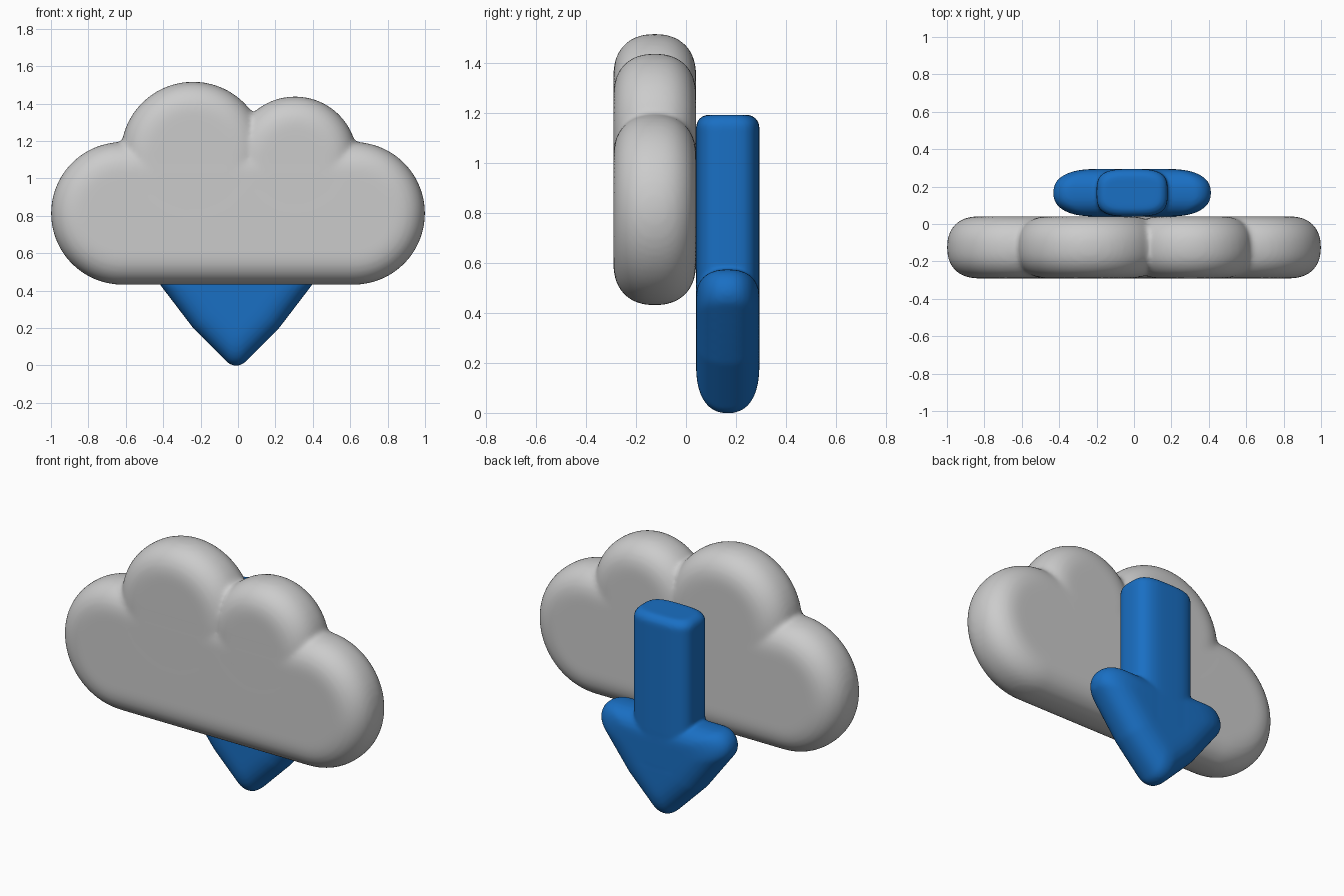
import bpy, bmesh, math
from mathutils import Vector

if "Cube" in bpy.data.objects:
    bpy.data.objects.remove(bpy.data.objects["Cube"])


def layers(depth, edge, power, steps=10):
    """(y offset, edge inset) pairs for a rounded rim."""
    out = []
    for i in range(-steps, steps + 1):
        t = abs(i) / steps * math.pi / 2
        c, s = max(math.cos(t), 0) ** (2 / power), math.sin(t) ** (2 / power)
        out.append((math.copysign(depth * s, i), edge * (1 - c)))
    return out


def hull(bm, points):
    """Add a convex piece around the points."""
    part = bmesh.new()
    for p in points:
        part.verts.new(p)
    res = bmesh.ops.convex_hull(part, input=part.verts)
    loose = {v for v in part.verts if not v.link_faces}
    bmesh.ops.delete(part, geom=list(loose), context='VERTS')
    bmesh.ops.recalc_face_normals(part, faces=part.faces)
    mesh = bpy.data.meshes.new("piece")
    part.to_mesh(mesh)
    part.free()
    bm.from_mesh(mesh)
    bpy.data.meshes.remove(mesh)


def circle(x, z, r, n=64):
    return [(x + r * math.cos(2 * math.pi * i / n),
             z + r * math.sin(2 * math.pi * i / n)) for i in range(n)]


def finish(name, bm, voxel, smooth, color=None):
    """Fuse the overlapping pieces into one soft skin."""
    mesh = bpy.data.meshes.new(name)
    bm.to_mesh(mesh)
    bm.free()
    obj = bpy.data.objects.new(name, mesh)
    bpy.context.collection.objects.link(obj)
    rm = obj.modifiers.new("fuse", 'REMESH')
    rm.mode = 'VOXEL'
    rm.voxel_size = voxel
    rm.use_smooth_shade = True
    sm = obj.modifiers.new("soften", 'SMOOTH')
    sm.factor, sm.iterations = 0.5, smooth
    if color:
        mat = bpy.data.materials.new(name + "_color")
        mat.diffuse_color = color
        mat.use_nodes = True
        mat.node_tree.nodes["Principled BSDF"].inputs["Base Color"].default_value = mat.diffuse_color
        mesh.materials.append(mat)
    return obj


# Cloud: long base lobe plus two puffs on top
cloud = bmesh.new()
for lobes in ([(-0.618, 0.813, 0.382), (0.618, 0.813, 0.382)],
              [(-0.24, 1.13, 0.387)],
              [(0.305, 1.105, 0.333)]):
    hull(cloud, [(x, -0.125 + y, z) for y, d in layers(0.166, 0.17, 2.3)
                 for cx, cz, r in lobes for x, z in circle(cx, cz, r - d)])
finish("cloud", cloud, 0.014, 8)

# Arrow head: rounded triangle shrinking towards its middle at the rims
arrow = bmesh.new()
MID_X, MID_Y, MID_Z = -0.01, 0.167, 0.36
corners = [(0, 0.068, 0.07)]
for s in (-1, 1):
    corners += [(s * 0.33, 0.482, 0.092), (s * 0.16, 0.256, 0.09)]
head = []
for y, d in layers(0.127, 0.12, 2.4):
    k = 1 - d / 0.22
    for cx, cz, r in corners:
        head += [(MID_X + x * k, MID_Y + y, MID_Z + (z - MID_Z) * k)
                 for x, z in circle(cx, cz, r, 40)]
hull(arrow, head)

# Arrow shaft: soft rectangular section with a rounded top
shaft = []
for z, inset in [(0.3, 0)] + [(1.143 + 0.05 * math.sin(a), 0.05 * (1 - math.cos(a)))
                              for a in (i * math.pi / 16 for i in range(9))]:
    for i in range(64):
        a = 2 * math.pi * i / 64
        c, s = math.cos(a), math.sin(a)
        shaft.append((MID_X + math.copysign(abs(c) ** 0.6, c) * (0.19 - inset),
                      MID_Y + math.copysign(abs(s) ** 0.6, s) * (0.127 - inset), z))
hull(arrow, shaft)
finish("down_arrow", arrow, 0.01, 6, (0.01, 0.16, 0.55, 1))
